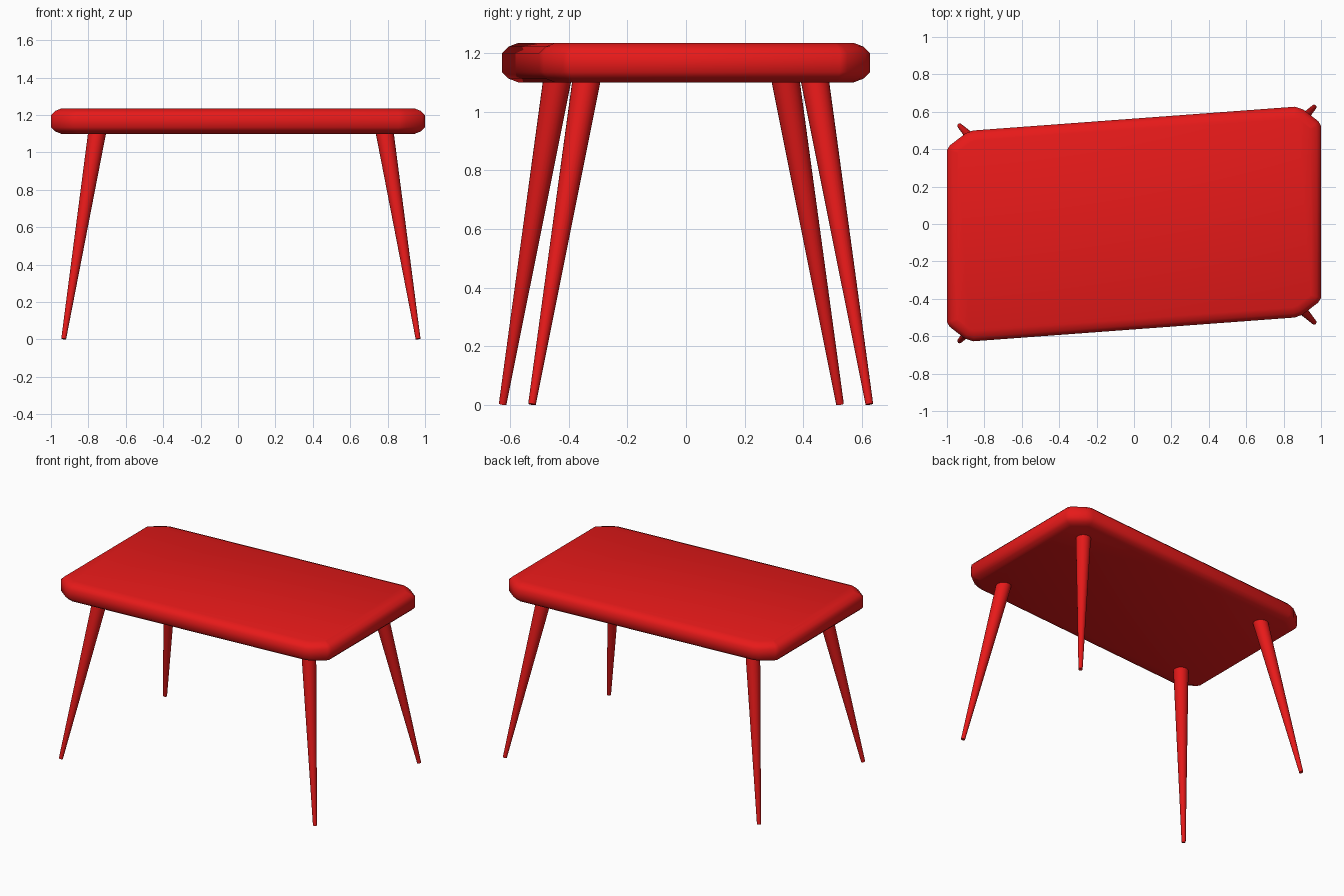
import bpy, bmesh, math
from mathutils import Vector

if "Cube" in bpy.data.objects:
    bpy.data.objects.remove(bpy.data.objects["Cube"])

red = bpy.data.materials.new("red_paint")
red.diffuse_color = (0.8, 0.01, 0.01, 1)
red.use_nodes = True
red.node_tree.nodes["Principled BSDF"].inputs["Base Color"].default_value = red.diffuse_color


def finish(bm, name, angle):
    bmesh.ops.recalc_face_normals(bm, faces=bm.faces[:])
    mesh = bpy.data.meshes.new(name)
    bm.to_mesh(mesh)
    bm.free()
    obj = bpy.data.objects.new(name, mesh)
    bpy.context.collection.objects.link(obj)
    mesh.materials.append(red)
    bpy.ops.object.select_all(action='DESELECT')
    obj.select_set(True)
    bpy.context.view_layer.objects.active = obj
    bpy.ops.object.shade_smooth_by_angle(angle=math.radians(angle))
    return obj


# Table top: skewed outline with clipped corners, half listed and half rotated by 180 degrees
half = [(1.0, -0.395), (1.0, 0.525), (0.985, 0.55), (0.905, 0.612), (0.86, 0.627),
        (-0.86, 0.5), (-0.9, 0.485), (-0.985, 0.42)]
outline = half + [(-x, -y) for x, y in half]
Z0, Z1 = 1.135, 1.2
bm = bmesh.new()
base = bm.faces.new([bm.verts.new((x, y, Z0)) for x, y in outline])
ext = bmesh.ops.extrude_face_region(bm, geom=[base], use_keep_orig=True)
bmesh.ops.translate(bm, vec=(0, 0, Z1 - Z0),
                    verts=[g for g in ext["geom"] if isinstance(g, bmesh.types.BMVert)])
bmesh.ops.recalc_face_normals(bm, faces=bm.faces[:])
# Softened upper and lower rims
caps = [f for f in bm.faces if abs(f.normal.z) > 0.9]
for thickness, depth in [(0.022, 0.022), (0.033, 0.013)]:
    bmesh.ops.inset_individual(bm, faces=caps, thickness=thickness, depth=depth,
                               use_even_offset=True)
finish(bm, "table_top", 50)


# Splayed tapered legs
def leg(name, foot, top, r_foot=0.013, r_top=0.048):
    foot, top = Vector(foot), Vector(top)
    axis = top - foot
    bm = bmesh.new()
    bmesh.ops.create_cone(bm, cap_ends=True, segments=24, radius1=r_foot,
                          radius2=r_top, depth=axis.length)
    bmesh.ops.rotate(bm, verts=bm.verts[:], cent=(0, 0, 0),
                     matrix=axis.to_track_quat('Z', 'Y').to_matrix())
    bmesh.ops.translate(bm, verts=bm.verts[:], vec=(foot + top) / 2)
    finish(bm, name, 40)


for side, sx, fx in [("left", -1, -0.932), ("right", 1, 0.963)]:
    for end, sy in [("front", -1), ("back", 1)]:
        fy = sy * (0.625 if sx == sy else 0.525)
        leg(f"{end}_{side}_leg", (fx, fy, 0.003),
            (fx - sx * 0.18, fy - sy * 0.187, 1.115))
